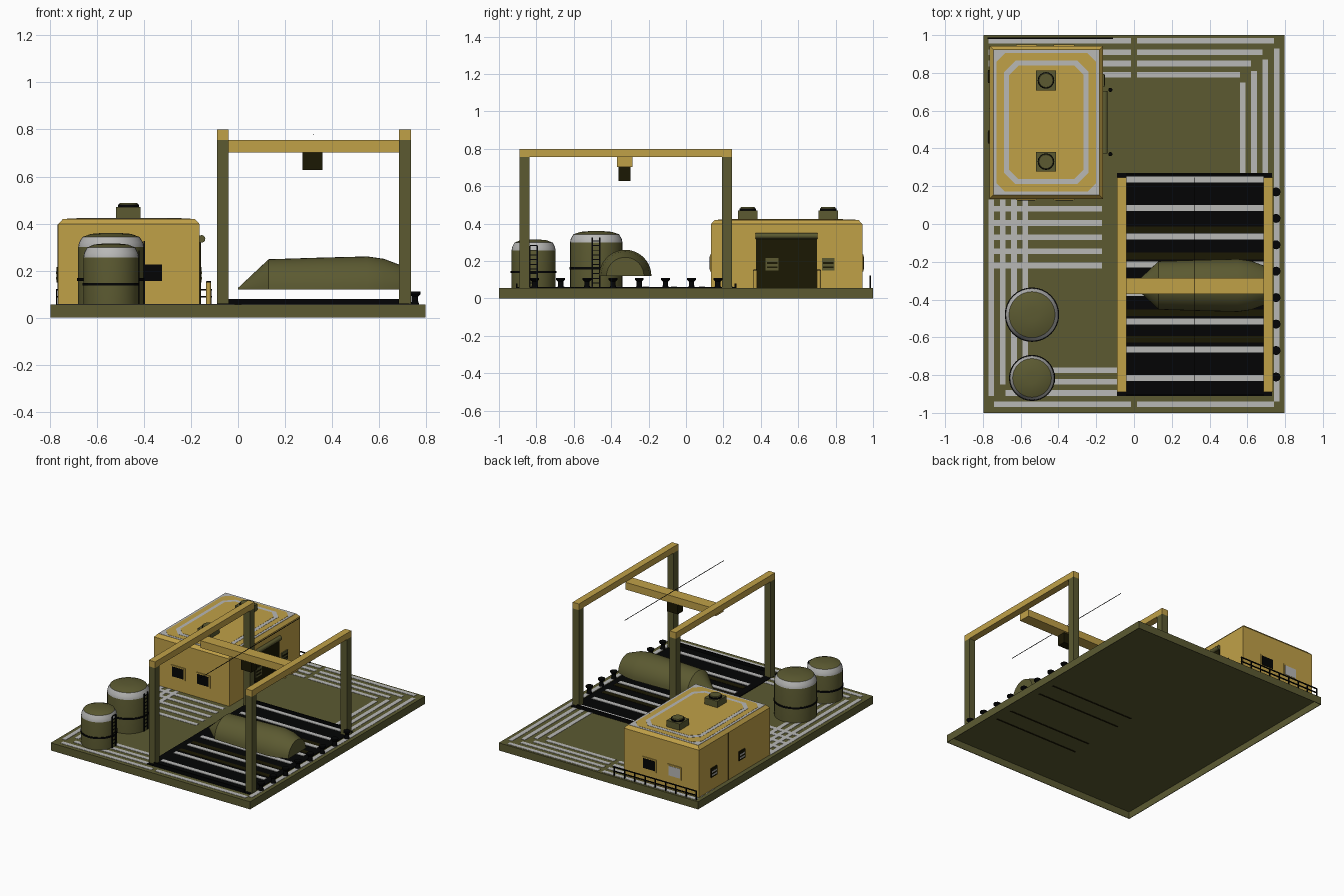
import bpy, bmesh, math

if "Cube" in bpy.data.objects:
    bpy.data.objects.remove(bpy.data.objects["Cube"])


def material(name, r, g, b):
    m = bpy.data.materials.new(name)
    m.use_nodes = True
    m.diffuse_color = (r, g, b, 1)
    m.node_tree.nodes["Principled BSDF"].inputs["Base Color"].default_value = (r, g, b, 1)
    return m


OLIVE = material("olive", .106, .102, .031)
TAN = material("tan", .53, .355, .064)
GREY = material("light grey", .48, .48, .47)
BLACK = material("black", .001, .0012, .0014)
DARK = material("dark brown", .011, .009, .001)
DECK = .055


def finish(name, bm, mats, smooth=False):
    bmesh.ops.recalc_face_normals(bm, faces=bm.faces)
    me = bpy.data.meshes.new(name)
    bm.to_mesh(me)
    bm.free()
    for m in mats:
        me.materials.append(m)
    ob = bpy.data.objects.new(name, me)
    bpy.context.collection.objects.link(ob)
    if smooth:
        bpy.ops.object.select_all(action='DESELECT')
        ob.select_set(True)
        bpy.context.view_layer.objects.active = ob
        bpy.ops.object.shade_smooth_by_angle(angle=math.radians(35))
    return ob


def boxes(name, mat, *extents):
    """One mesh of boxes, each given as x0, x1, y0, y1, z0, z1."""
    bm = bmesh.new()
    for x0, x1, y0, y1, z0, z1 in extents:
        vs = bmesh.ops.create_cube(bm, size=1)["verts"]
        for v in vs:
            v.co.x = x1 if v.co.x > 0 else x0
            v.co.y = y1 if v.co.y > 0 else y0
            v.co.z = z1 if v.co.z > 0 else z0
    return finish(name, bm, [mat])


def loft(name, rings, mats, bands=None, smooth=False):
    """Skin closed rings of points; bands gives a material slot per ring gap."""
    bm = bmesh.new()
    rows = [[bm.verts.new(p) for p in ring] for ring in rings]
    n = len(rows[0])
    for k in range(len(rows) - 1):
        a, b = rows[k], rows[k + 1]
        for i in range(n):
            j = (i + 1) % n
            f = bm.faces.new((a[i], a[j], b[j], b[i]))
            f.material_index = bands[k] if bands else 0
    bm.faces.new(rows[0])
    top = bm.faces.new(rows[-1])
    top.material_index = bands[-1] if bands else 0
    return finish(name, bm, mats, smooth)


def lathe(name, x, y, profile, mats, bands=None, n=32):
    rings = [[(x + r * math.cos(2 * math.pi * i / n), y + r * math.sin(2 * math.pi * i / n), z)
              for i in range(n)] for r, z in profile]
    return loft(name, rings, mats, bands, True)


def octagon(x0, x1, y0, y1, c, z):
    return [(x0 + c, y0, z), (x1 - c, y0, z), (x1, y0 + c, z), (x1, y1 - c, z),
            (x1 - c, y1, z), (x0 + c, y1, z), (x0, y1 - c, z), (x0, y0 + c, z)]


# Base: thin deck on a skirt, hollow underneath
BX, T = .797, .004
boxes("deck", OLIVE, (-BX, BX, -1, 1, .05, DECK))
boxes("deck_skirt", OLIVE,
      *[(x, x + T, -1, 1, 0, .05) for x in (-BX, BX - T)],
      *[(T - BX, BX - T, y, y + T, 0, .05) for y in (-1, 1 - T)])

# Painted ground lines
lines = []


def hline(y, x0, x1):
    lines.append((x0, x1, y - .015, y + .015, DECK, DECK + .002))


def vline(x, y0, y1):
    lines.append((x - .015, x + .015, y0, y1, DECK, DECK + .002))


for i in range(4):
    s = i * .06
    hline(.97 - s, -.77, -.015)
    hline(.97 - s, .015, .74 - s)
    vline(.755 - s, -.94 if i == 0 else .27, .93 - s)
    vline(-.755 + s, -.91 + s, .13)
for x0, x1 in ((-.74, -.015), (.015, .74)):
    hline(-.955, x0, x1)
for i in range(3):
    hline(-.895 + i * .06, -.68 + i * .06, -.09)
for i in range(5):
    hline(.08 - i * .075, -.77, -.17)
boxes("ground_lines", GREY, *lines)

# Work bay with striped floor and low end curbs
boxes("bay_floor", BLACK, (-.09, .73, -.91, .27, DECK, .06))
boxes("bay_curbs", BLACK, *[(-.04, .685, y, y + .01, .06, .08) for y in (-.91, .26)])
boxes("bay_light_stripes", GREY,
      *[(-.04, .685, y - .016, y + .016, .06, .063) for y in [.235 - .15 * i for i in range(8)]])
DRAINS = (-.03, -.17, -.47, -.61)
boxes("bay_dark_stripes", DARK, *[(-.04, .685, y - .018, y + .018, .06, .062) for y in DRAINS])
boxes("drain_undersides", DARK, *[(0, .685, y - .006, y + .006, .048, .05) for y in DRAINS])

# Gantry crane
boxes("gantry_posts", OLIVE,
      *[(x, x + .05, y, y + .052, DECK, .755) for x in (-.09, .685) for y in (-.89, .193)])
boxes("gantry_rails", TAN, *[(x, x + .05, -.89, .245, .755, .8) for x in (-.09, .685)])
boxes("gantry_crossbeam", TAN, (-.04, .685, -.37, -.285, .703, .755))
boxes("crane_trolley", DARK, (.275, .36, -.36, -.298, .627, .703))
boxes("crane_cable", BLACK, (.318, .321, -.89, .245, .777, .78))

# Half hull under the crane
hull = []
for x, r in ((0, .006), (.13, .128), (.35, .135), (.55, .14), (.62, .13), (.7, .1)):
    hull.append([(x, -.325 + r * math.cos(math.pi * i / 20), .12 + r * math.sin(math.pi * i / 20))
                 for i in range(21)])
loft("half_hull", hull, [OLIVE], smooth=True)

# Storage tanks with bands and ladders
for label, y, r, h in (("large", -.48, .14, .36), ("small", -.815, .118, .315)):
    x = -.54
    profile = [(r, DECK), (r, h - .06), (r * .97, h - .04), (r * .87, h - .017),
               (r * .6, h - .004), (r * .25, h)]
    lathe(label + "_tank", x, y, profile, [OLIVE, GREY], [0, 1, 1, 0, 0, 0])
    z = h * .45
    lathe(label + "_tank_band", x, y, [(r + .004, z - .006), (r + .004, z + .006)], [BLACK])
    lx, top = x + r - .002, h - .035
    rungs = [(lx, lx + .005, y - .02, y + .02, DECK + .025 * i, DECK + .025 * i + .005)
             for i in range(1, int((top - DECK) / .025) + 1)]
    boxes(label + "_tank_ladder", BLACK,
          *[(lx, lx + .006, y + s - .004, y + s + .004, DECK, top) for s in (-.02, .02)], *rungs)

# Mooring posts along the edge
for i in range(8):
    lathe("edge_bollard_%d" % (i + 1), .752, .17 - .14 * i,
          [(.019, DECK), (.014, .07), (.014, .09), (.024, .1), (.024, .11)], [BLACK], n=12)

# Building shell with chamfered roof edge
X0, X1, Y0, Y1 = -.765, -.163, .133, .943


def rect(inset, z):
    return [(X0 + inset, Y0 + inset, z), (X1 - inset, Y0 + inset, z),
            (X1 - inset, Y1 - inset, z), (X0 + inset, Y1 - inset, z)]


loft("building", [rect(0, DECK), rect(0, .397), rect(.02, .419)], [TAN])

# Roof markings as nested plates
for i, (inset, c, mat) in enumerate(((.021, .001, GREY), (.038, .045, TAN),
                                     (.078, .06, GREY), (.104, .05, TAN))):
    z = .419 + .0012 * i
    loft("roof_marking_%d" % (i + 1),
         [octagon(X0 + inset, X1 - inset, Y0 + inset, Y1 - inset, c, h) for h in (z, z + .0012)], [mat])

# Roof vents
for label, y in (("front", .33), ("back", .76)):
    boxes(label + "_roof_vent", OLIVE, (-.518, -.414, y - .052, y + .052, .42, .47))
    lathe(label + "_vent_rim", -.466, y, [(.044, .47), (.044, .482)], [BLACK], n=16)
    lathe(label + "_vent_cap", -.466, y, [(.041, .48), (.037, .488)], [OLIVE], n=16)

# Windows on the front and back walls
for wall, y, d in (("front", Y0, -1), ("back", Y1, 1)):
    for x in (-.57, -.37):
        ya, yb = sorted((y, y + d * .006))
        boxes(wall + "_window_frame", TAN, (x - .056, x + .056, ya, yb, .145, .235))
        ya, yb = sorted((y, y + d * .008))
        glass = GREY if wall == "back" and x < -.5 else BLACK
        boxes(wall + "_window_glass", glass, (x - .046, x + .046, ya, yb, .155, .225))

# Slatted vents on the side walls
for x, d, ys in ((X1, 1, (.46, .76)), (X0, -1, (.46, .78))):
    for y in ys:
        xa, xb = sorted((x, x + d * .008))
        boxes("wall_vent", OLIVE if d > 0 else DARK, (xa, xb, y - .034, y + .034, .15, .215))
        xa, xb = sorted((x, x + d * .01))
        boxes("wall_vent_slats", GREY if d < 0 else DARK,
              *[(xa, xb, y - .028, y + .028, z, z + .01) for z in (.162, .185)])
boxes("wall_seam", DARK, (X0 - .002, X0, .608, .612, DECK, .395))

# Hangar door with rolled shutter and guard posts
boxes("hangar_door", DARK, (X1, X1 + .006, .375, .7, DECK, .33))
roll = [[(X1 + .008 + .016 * math.cos(math.pi * i / 6), y, .335 + .016 * math.sin(math.pi * i / 6))
         for i in range(12)] for y in (.372, .703)]
loft("shutter_roll", roll, [OLIVE], smooth=True)
for y in (.37, .71):
    lathe("door_guard_post", -.125, y, [(.011, DECK), (.011, .15)], [TAN], n=12)
    lathe("door_guard_cap", -.125, y, [(.011, .15), (.009, .155)], [BLACK], n=12)

# Railing behind the building
boxes("back_railing", BLACK,
      *[(x, x + .006, .98, .988, DECK, .12) for x in [-.775 + .082 * i for i in range(9)]],
      *[(-.775, -.11, .98, .988, z, z + .006) for z in (.085, .116)])
